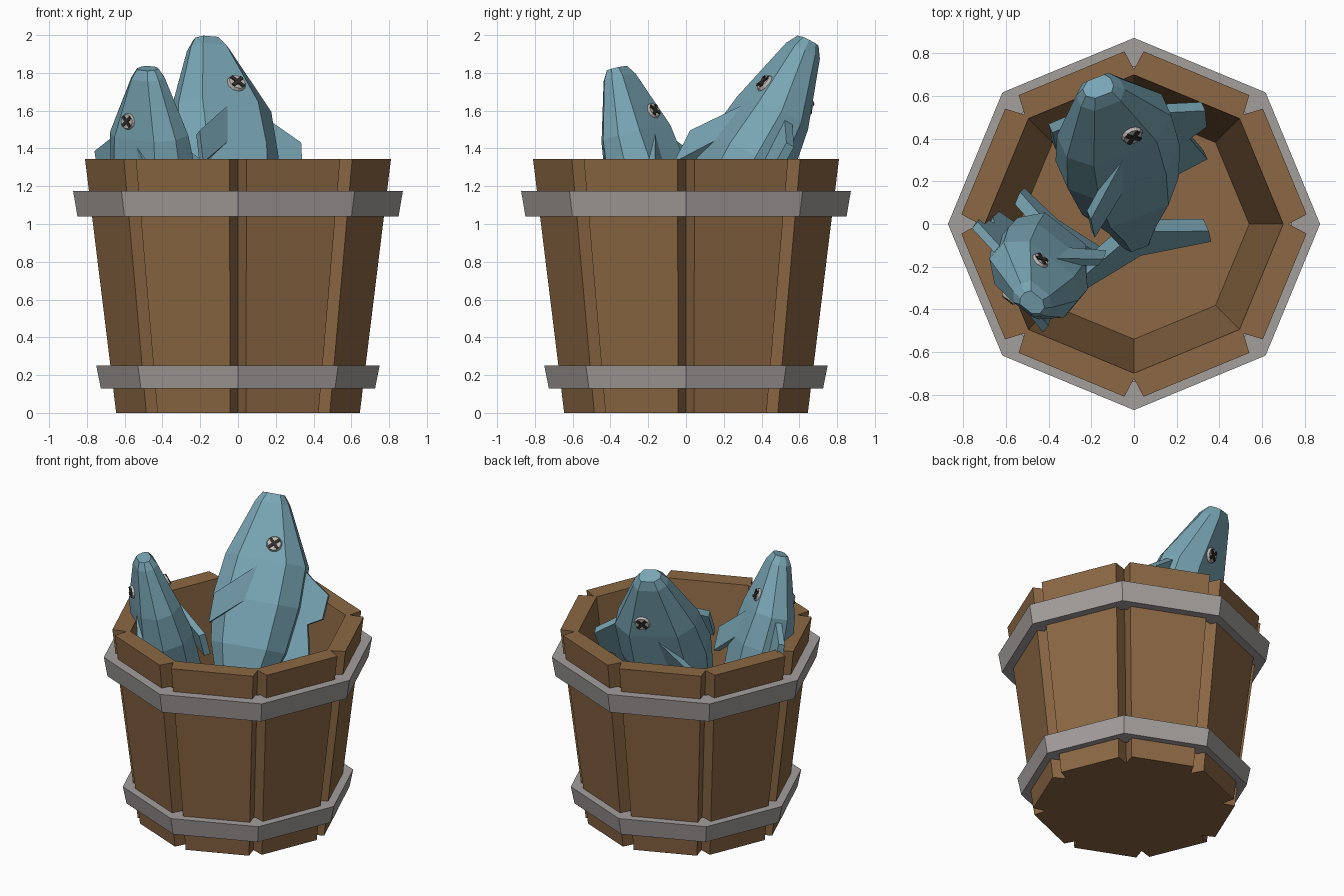
import bpy, bmesh
from math import cos, sin, pi
from mathutils import Vector, Matrix

cube = bpy.data.objects.get("Cube")
if cube:
    bpy.data.objects.remove(cube)


def material(name, rgb):
    m = bpy.data.materials.new(name)
    m.use_nodes = True
    m.diffuse_color = (*rgb, 1)
    m.node_tree.nodes["Principled BSDF"].inputs["Base Color"].default_value = (*rgb, 1)
    return m


WOOD = material("brown wood", (0.262, 0.138, 0.058))
METAL = material("grey metal", (0.37, 0.345, 0.335))
SKIN = material("blue skin", (0.188, 0.376, 0.456))
EYE = material("pale eye", (0.52, 0.49, 0.46))
CROSS = material("dark cross", (0.03, 0.026, 0.023))


def finish(bm, name, mat, matrix=None):
    bmesh.ops.recalc_face_normals(bm, faces=bm.faces[:])
    if matrix:
        bm.transform(matrix)
    mesh = bpy.data.meshes.new(name)
    bm.to_mesh(mesh)
    bm.free()
    mesh.materials.append(mat)
    obj = bpy.data.objects.new(name, mesh)
    bpy.context.collection.objects.link(obj)
    return obj


def loft(rings, name, mat, matrix=None, caps=True):
    """Skin a list of equal closed rings; without caps the last joins the first."""
    bm = bmesh.new()
    vs = [[bm.verts.new(p) for p in ring] for ring in rings]
    n = len(vs[0])
    pairs = list(zip(vs, vs[1:])) + ([] if caps else [(vs[-1], vs[0])])
    for a, b in pairs:
        for i in range(n):
            j = (i + 1) % n
            bm.faces.new((a[i], a[j], b[j], b[i]))
    if caps:
        bm.faces.new(vs[0])
        bm.faces.new(vs[-1])
    return finish(bm, name, mat, matrix)


def octagon(r, z):
    return [(r * cos(i * pi / 4), r * sin(i * pi / 4), z) for i in range(8)]


# Barrel staves with a V groove at each corner
def stave_ring(k, outer, groove, inner, half, z):
    t0, t1 = k * pi / 4, (k + 1) * pi / 4
    pts = []
    for t, side in ((t0, 1), (t1, -1)):
        u, w = Vector((cos(t), sin(t), 0)), Vector((-sin(t), cos(t), 0))
        end = [u * inner, u * groove, u * outer + w * half * side]
        pts += end if side == 1 else end[::-1]
    return [p + Vector((0, 0, z)) for p in pts]


for k in range(8):
    loft([stave_ring(k, 0.645, 0.565, 0.535, 0.042, 0),
          stave_ring(k, 0.81, 0.725, 0.70, 0.045, 1.345)], f"stave_{k + 1}", WOOD)

loft([octagon(0.55, 0.0), octagon(0.55, 0.045)], "barrel_floor", WOOD)

# Metal hoops
for name, z0, z1, r0, r1, inner in (("lower_hoop", 0.13, 0.25, 0.726, 0.75, 0.61),
                                    ("upper_hoop", 1.04, 1.175, 0.85, 0.873, 0.74)):
    loft([octagon(inner, z0), octagon(r0, z0), octagon(r1, z1), octagon(inner, z1)],
         name, METAL, caps=False)


# Fish, in local axes: x towards the nose, y to its left, z to its back
# Body stations: distance behind nose, half width, back height, belly depth
BODY = [(0, .05, .05, .09), (.06, .08, .095, .125), (.43, .16, .28, .25),
        (.70, .20, .285, .28), (1.0, .20, .25, .24), (1.35, .11, .13, .13),
        (1.62, .04, .07, .07)]
DORSAL = [(.42, .22), (.58, .45), (.74, .44), (.79, .35), (1.05, .41), (1.1, .2)]
TAIL = [(1.5, .06), (1.72, .34), (1.83, .34), (1.7, 0),
        (1.83, -.34), (1.72, -.34), (1.5, -.06)]


def section(s, w, top, low):
    half = [(w * .4, top), (w, top * .6), (w, -low * .6), (w * .4, -low)]
    return [(-s, y, z) for y, z in half] + [(-s, -y, z) for y, z in half[::-1]]


def plate(points, thick, name, m):
    loft([[(-s, y, z) for s, z in points] for y in (-thick / 2, thick / 2)], name, SKIN, m)


def fish(name, nose, forward, left, size):
    d = Vector(forward).normalized()
    l = Vector(left)
    l = (l - d * l.dot(d)).normalized()
    m = Matrix((d, l, d.cross(l))).transposed().to_4x4()
    m = Matrix.Translation(nose) @ m @ Matrix.Scale(size, 4)

    loft([section(*b) for b in BODY], name + "_body", SKIN, m)
    plate(DORSAL, .05, name + "_back_fin", m)
    plate(TAIL, .07, name + "_tail_fin", m)

    for side, word in ((1, "left"), (-1, "right")):
        # Swept side fin
        fin = [(.47, .14, -.01), (.70, .25, -.24), (.89, .25, -.24), (.67, .16, -.01)]
        loft([[(-s, side * (y + o), z) for s, y, z in fin] for o in (-.025, .025)],
             f"{name}_{word}_side_fin", SKIN, m)

        # Eye disc with a cross on it
        normal = Vector((.22, side, 0)).normalized()
        place = Matrix.Translation((-.32, side * .137, .065)) @ \
            normal.to_track_quat('Z', 'Y').to_matrix().to_4x4()
        bm = bmesh.new()
        bmesh.ops.create_cone(bm, cap_ends=True, segments=12, radius1=.058,
                              radius2=.045, depth=.03)
        finish(bm, f"{name}_{word}_eye", EYE, m @ place)
        bm = bmesh.new()
        for turn in (pi / 4, -pi / 4):
            bmesh.ops.create_cube(bm, size=1, matrix=Matrix.Translation((0, 0, .016))
                                  @ Matrix.Rotation(turn, 4, 'Z')
                                  @ Matrix.Diagonal((.085, .02, .012, 1)))
        finish(bm, f"{name}_{word}_eye_cross", CROSS, m @ place)


fish("large_fish", (-.15, .65, 1.97), (-.1, .45, .88), (.36, -.81, .46), 1.0)
fish("small_fish", (-.49, -.36, 1.825), (-.08, -.25, .96), (.61, .73, .3), .84)
